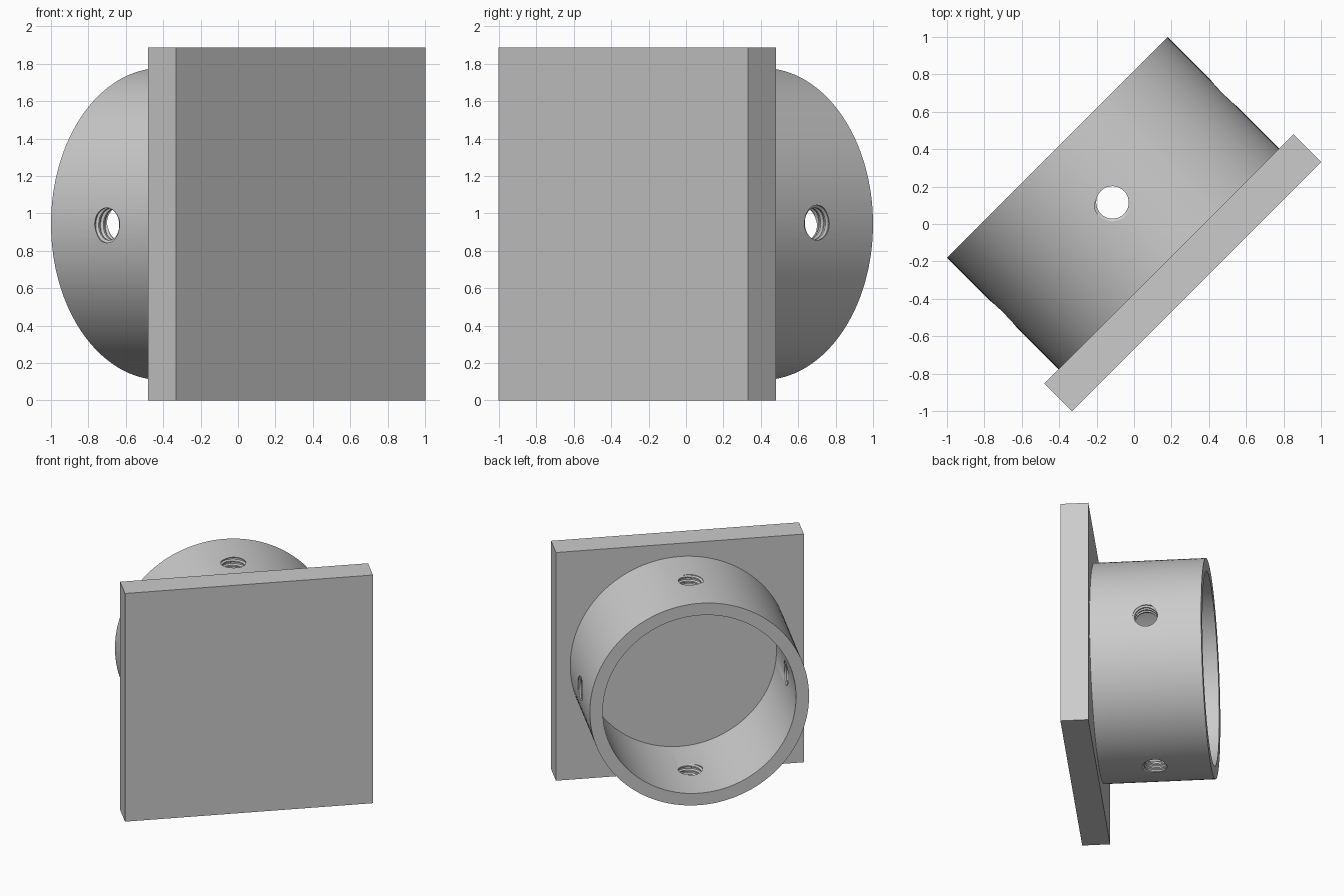
import bpy, bmesh
from math import pi, sin, cos, radians
from mathutils import Matrix, Vector

cube = bpy.data.objects.get("Cube")
if cube:
    bpy.data.objects.remove(cube, do_unlink=True)

SIZE = 1.886                  # square plate side
FRONT, BACK, RIM = -0.474, -0.263, 0.58   # depths of plate faces and tube rim
R_OUT, R_IN = 0.834, 0.735
HOLE_DEPTH = 0.163            # position of the screw holes along the tube
MID = SIZE / 2
TURN = radians(45)            # whole part stands diagonally

grey = bpy.data.materials.new("light_grey")
grey.use_nodes = True
colour = (0.6, 0.6, 0.6, 1)
grey.diffuse_color = colour
grey.node_tree.nodes["Principled BSDF"].inputs["Base Color"].default_value = colour


def make_object(name, bm):
    bmesh.ops.recalc_face_normals(bm, faces=bm.faces[:])
    mesh = bpy.data.meshes.new(name)
    bm.to_mesh(mesh)
    bm.free()
    mesh.materials.append(grey)
    obj = bpy.data.objects.new(name, mesh)
    bpy.context.collection.objects.link(obj)
    obj.location.z = MID
    obj.rotation_euler.z = TURN
    return obj


def add_screw(bm, matrix, minor=0.087, major=0.101, pitch=0.036, steps=32, turns=8):
    """Closed rod with a helical thread along local z, centred on its origin."""
    profile = [(0, minor), (0.3, minor), (0.5, major), (0.8, major)]
    last = steps * turns
    rows = []
    for offset, radius in profile:
        row = []
        for s in range(last + 1):
            a = 2 * pi * s / steps
            z = pitch * (s / steps + offset - turns / 2)
            row.append(bm.verts.new(matrix @ Vector((radius * cos(a), radius * sin(a), z))))
        rows.append(row)
    faces = []
    for s in range(last):
        for low, high in zip(rows, rows[1:]):
            faces.append(bm.faces.new((low[s], low[s + 1], high[s + 1], high[s])))
        if s + 1 + steps <= last:
            faces.append(bm.faces.new((rows[-1][s], rows[-1][s + 1],
                                       rows[0][s + 1 + steps], rows[0][s + steps])))
    # Close both ends with fans
    inverse = matrix.inverted()
    ends = {side: bm.verts.new(matrix @ Vector((0, 0, side * pitch * turns / 2)))
            for side in (-1, 1)}
    for edge in {e for f in faces for e in f.edges if e.is_boundary}:
        a, b = edge.verts
        side = 1 if (inverse @ a.co).z > 0 else -1
        bm.faces.new((a, b, ends[side]))


# Square mounting plate
bm = bmesh.new()
bmesh.ops.create_cube(bm, size=1)
bmesh.ops.scale(bm, vec=(SIZE, BACK - FRONT, SIZE), verts=bm.verts)
bmesh.ops.translate(bm, vec=(0, (BACK + FRONT) / 2, 0), verts=bm.verts)
make_object("mounting_plate", bm)

# Round socket, a rectangular wall section spun about its axis
bm = bmesh.new()
wall = [bm.verts.new((r, y, 0)) for r, y in
        ((R_IN, BACK - 0.01), (R_OUT, BACK - 0.01), (R_OUT, RIM), (R_IN, RIM))]
edges = [bm.edges.new((wall[i], wall[(i + 1) % 4])) for i in range(4)]
bmesh.ops.spin(bm, geom=wall + edges, cent=(0, 0, 0), axis=(0, 1, 0),
               angle=2 * pi, steps=128)
bmesh.ops.remove_doubles(bm, verts=bm.verts[:], dist=0.0005)
socket = make_object("socket_ring", bm)

# Four threaded screw holes through the socket wall
bm = bmesh.new()
for i in range(4):
    add_screw(bm, Matrix.Rotation(i * pi / 2, 4, 'Y')
              @ Matrix.Translation((0, HOLE_DEPTH, (R_IN + R_OUT) / 2)))
cutter = make_object("screw_hole_cutter", bm)
cutter.hide_render = True

bpy.ops.object.select_all(action='DESELECT')
socket.select_set(True)
bpy.context.view_layer.objects.active = socket
cut = socket.modifiers.new("screw_holes", 'BOOLEAN')
cut.operation = 'DIFFERENCE'
cut.solver = 'EXACT'
cut.object = cutter
bpy.ops.object.modifier_apply(modifier=cut.name)
bpy.data.objects.remove(cutter, do_unlink=True)
bpy.ops.object.shade_smooth_by_angle(angle=radians(25))
